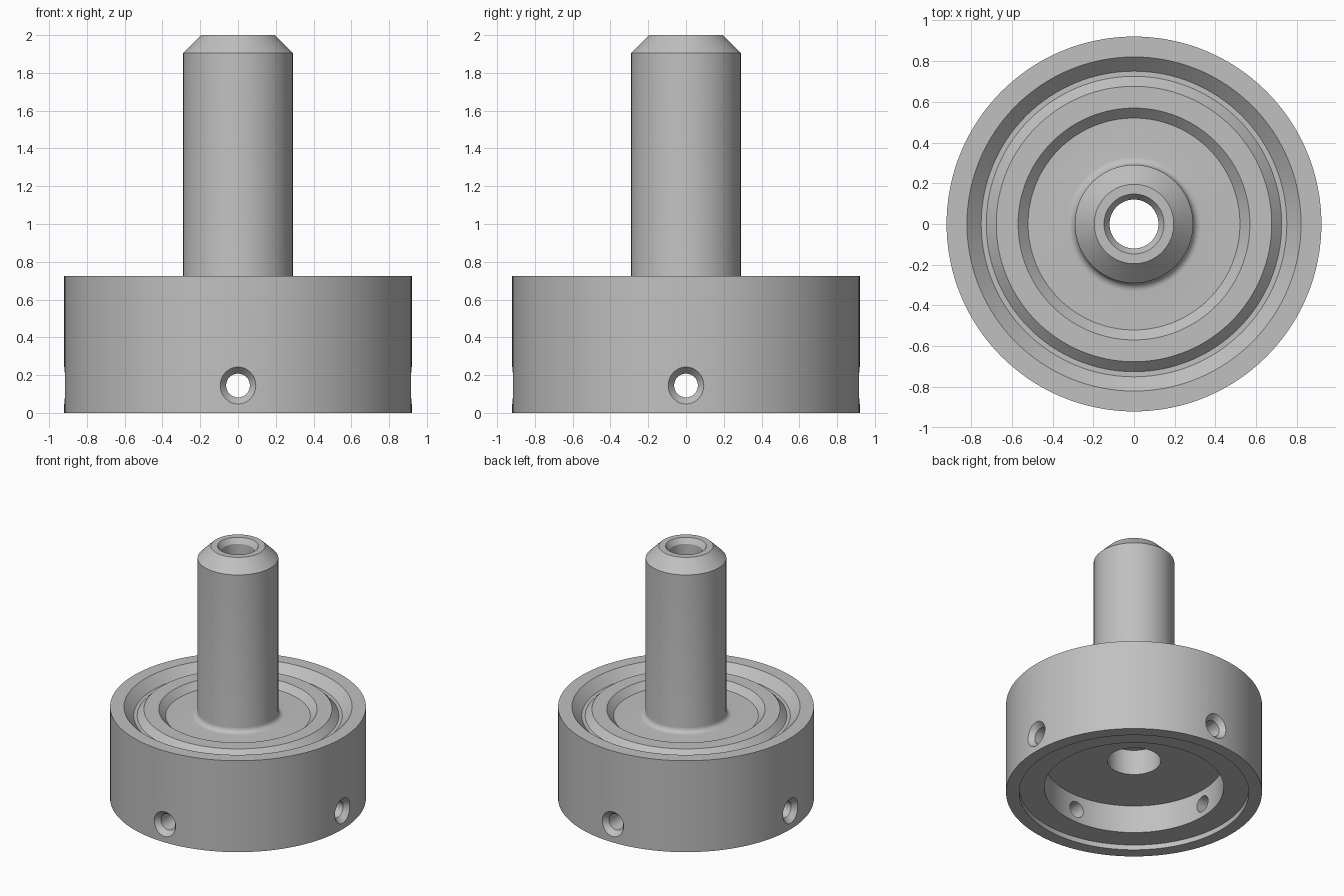
import bpy, bmesh, math
from mathutils import Matrix, Vector

cube = bpy.data.objects.get("Cube")
if cube:
    bpy.data.objects.remove(cube, do_unlink=True)

# Single machined-metal colour
steel = bpy.data.materials.new("plain_grey")
steel.use_nodes = True
GREY = (0.53, 0.53, 0.53, 1)
steel.diffuse_color = GREY
steel.node_tree.nodes["Principled BSDF"].inputs["Base Color"].default_value = GREY


def lathe(name, profile, segments):
    """Revolve a closed (radius, z) loop, or an open one that ends on the axis."""
    bm = bmesh.new()
    verts = [bm.verts.new((r, 0, z)) for r, z in profile]
    edges = [bm.edges.new((v, verts[(i + 1) % len(verts)])) for i, v in enumerate(verts)]
    bmesh.ops.spin(bm, geom=verts + edges, axis=(0, 0, 1), cent=(0, 0, 0),
                   angle=2 * math.pi, steps=segments, use_duplicate=False)
    bmesh.ops.remove_doubles(bm, verts=bm.verts, dist=1e-5)
    # drop the collapsed faces left on the axis
    flat = [f for f in bm.faces if f.calc_area() < 1e-9]
    bmesh.ops.delete(bm, geom=flat, context='FACES')
    loose = [e for e in bm.edges if not e.link_faces]
    bmesh.ops.delete(bm, geom=loose, context='EDGES')
    bmesh.ops.recalc_face_normals(bm, faces=bm.faces)
    mesh = bpy.data.meshes.new(name)
    bm.to_mesh(mesh)
    bm.free()
    obj = bpy.data.objects.new(name, mesh)
    bpy.context.collection.objects.link(obj)
    mesh.materials.append(steel)
    return obj


# Rounded foot where the stem meets the floor
FLOOR, STEM, FILLET = 0.655, 0.29, 0.04
foot = [(STEM + FILLET * (1 - math.sin(a)), FLOOR + FILLET * (1 - math.cos(a)))
        for a in (i * math.pi / 12 for i in range(7))]

profile = [
    # underside: rim, shallow step, deep recess, counterbore
    (0.92, 0), (0.825, 0), (0.825, 0.04), (0.645, 0.04), (0.645, 0.26),
    (0.192, 0.26), (0.192, 0.46), (0.12, 0.46),
    # bore up to its countersink, then the chamfered stem tip
    (0.12, 1.96), (0.147, 2), (0.195, 2), (STEM, 1.905),
    # stem foot
    *reversed(foot),
    # top face: dished floor, raised ring, groove and rim
    (0.52, FLOOR), (0.569, 0.705), (0.676, 0.705), (0.725, 0.655),
    (0.75, 0.655), (0.82, 0.725), (0.92, 0.725),
]
body = lathe("flanged_body_with_stem", profile, 128)

# Four countersunk side holes
drill_shape = [(0, 0.5), (0.063, 0.5), (0.063, 0.878), (0.115, 0.94), (0, 0.94)]
for i in range(4):
    drill = lathe("side_hole_cutter", drill_shape, 32)
    turn = Matrix.Rotation(i * math.pi / 2, 4, 'Z') @ Matrix.Rotation(math.pi / 2, 4, 'X')
    drill.data.transform(Matrix.Translation(Vector((0, 0, 0.145))) @ turn)
    drill.hide_render = True
    bpy.context.view_layer.objects.active = body
    cut = body.modifiers.new("side_hole", 'BOOLEAN')
    cut.operation, cut.solver, cut.object = 'DIFFERENCE', 'EXACT', drill
    bpy.ops.object.modifier_apply(modifier=cut.name)
    bpy.data.objects.remove(drill, do_unlink=True)

# Smooth round walls, crisp machined edges
bpy.ops.object.select_all(action='DESELECT')
body.select_set(True)
bpy.context.view_layer.objects.active = body
bpy.ops.object.shade_smooth_by_angle(angle=math.radians(25))
